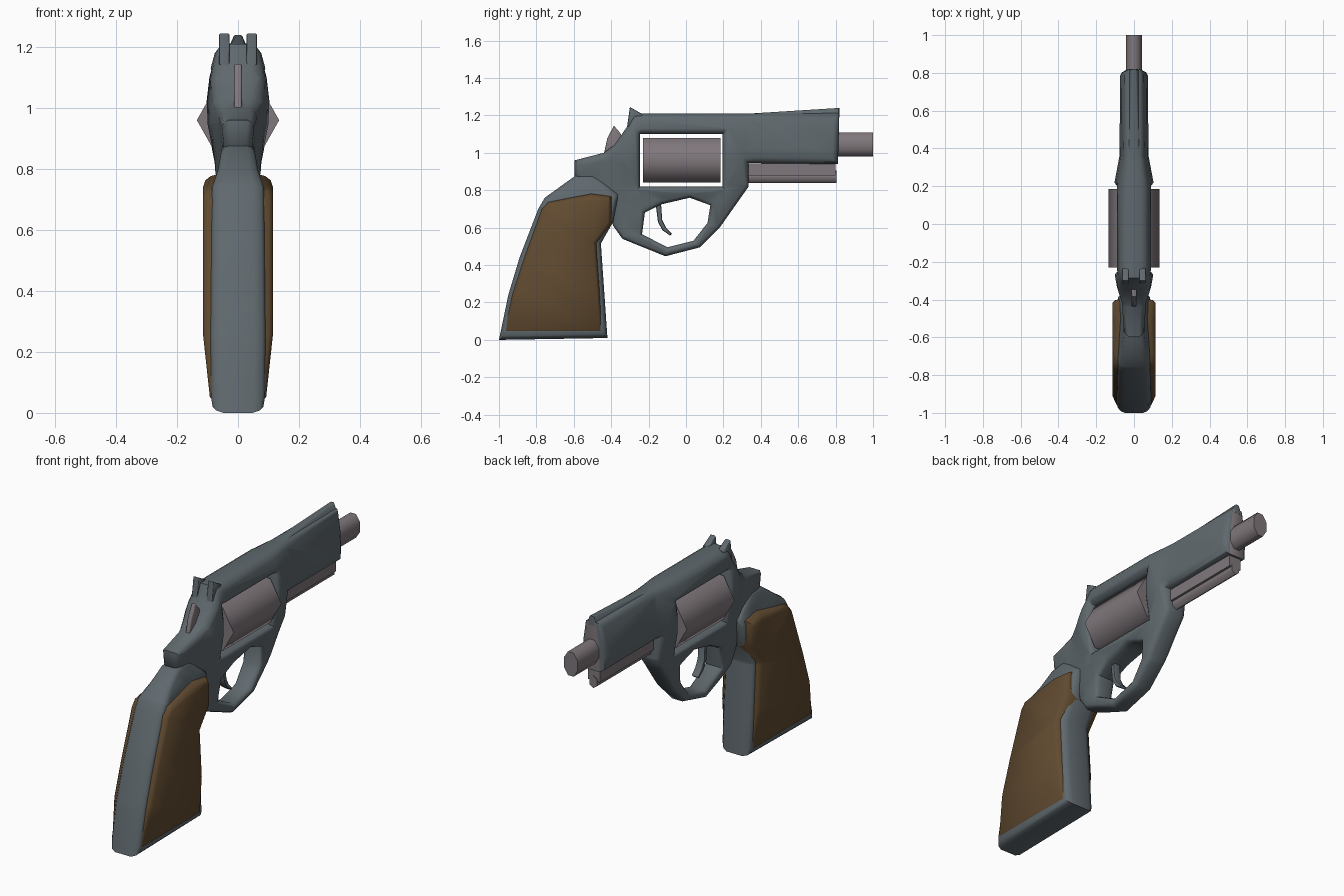
import bpy, bmesh, math
from mathutils import Vector

if "Cube" in bpy.data.objects:
    bpy.data.objects.remove(bpy.data.objects["Cube"])


def material(name, rgb):
    m = bpy.data.materials.new(name)
    m.diffuse_color = (*rgb, 1)
    m.use_nodes = True
    m.node_tree.nodes["Principled BSDF"].inputs["Base Color"].default_value = m.diffuse_color
    return m


BLUED = material("blued steel", (0.115, 0.14, 0.155))
STEEL = material("bare steel", (0.215, 0.185, 0.20))
WOOD = material("brown wood", (0.12, 0.07, 0.03))


def interp(table, t):
    """Piecewise linear lookup."""
    if t <= table[0][0]:
        return table[0][1]
    for (a, va), (b, vb) in zip(table, table[1:]):
        if t <= b:
            return va + (vb - va) * (t - a) / (b - a)
    return table[-1][1]


def finish(name, bm, mats, angle=62):
    bmesh.ops.recalc_face_normals(bm, faces=bm.faces[:])
    for f in bm.faces:
        f.smooth = True
    for e in bm.edges:
        e.smooth = e.calc_face_angle(0) < math.radians(angle)
    me = bpy.data.meshes.new(name)
    bm.to_mesh(me)
    bm.free()
    for m in mats:
        me.materials.append(m)
    ob = bpy.data.objects.new(name, me)
    bpy.context.collection.objects.link(ob)
    return ob


def oriented(loop, ccw):
    area = sum(a[0] * b[1] - b[0] * a[1] for a, b in zip(loop, loop[1:] + loop[:1]))
    return list(loop) if (area > 0) == ccw else list(loop)[::-1]


def inset(loop, amount):
    """Move every corner into the material by amount(y, z)."""
    out = []
    for i, p in enumerate(loop):
        p = Vector(p)
        d1 = (p - Vector(loop[i - 1])).normalized()
        d2 = (Vector(loop[(i + 1) % len(loop)]) - p).normalized()
        n1, n2 = Vector((-d1.y, d1.x)), Vector((-d2.y, d2.x))
        n = (n1 + n2).normalized()
        out.append(p + n * amount(*p) / max(0.55, n.dot(n1)))
    return out


def plate(name, outline, width, mats, round_by, holes=(), cuts_y=(), cuts_z=(), x0=0.0, rule=None):
    """Side profile (y, z) with rounded edges and a half width that varies over it."""
    bm = bmesh.new()
    loops = [oriented(outline, True)] + [oriented(h, False) for h in holes]
    layers = [(-1, 1), (-.88, .4), (-.6, 0), (.6, 0), (.88, .4), (1, 1)]
    caps = [[], []]
    for loop in loops:
        n = len(loop)
        rings = []
        for x, k in layers:
            pts = inset(loop, lambda y, z: k * round_by(y, z))
            rings.append([bm.verts.new((x, p[0], p[1])) for p in pts])
        for r, s in zip(rings, rings[1:]):
            for i in range(n):
                bm.faces.new((r[i], r[(i + 1) % n], s[(i + 1) % n], s[i]))
        for cap, r in zip(caps, (rings[0], rings[-1])):
            cap += [bm.edges.get((r[i], r[(i + 1) % n])) for i in range(n)]
    for cap in caps:
        bmesh.ops.triangle_fill(bm, use_beauty=True, edges=cap, normal=(1, 0, 0))
    for axis, cuts in ((1, cuts_y), (2, cuts_z)):
        for c in cuts:
            co, no = Vector(), Vector()
            co[axis], no[axis] = c, 1
            bmesh.ops.bisect_plane(bm, geom=bm.verts[:] + bm.edges[:] + bm.faces[:],
                                   plane_co=co, plane_no=no)
    for v in bm.verts:
        v.co.x = x0 + v.co.x * width(v.co.y, v.co.z)
    bmesh.ops.recalc_face_normals(bm, faces=bm.faces[:])
    if rule:
        for f in bm.faces:
            f.material_index = rule(f)
    return finish(name, bm, mats, 50)


def rod(name, sides, y0, y1, z, rx, rz, mat, turn=0.0):
    """Straight prism running along y."""
    bm = bmesh.new()
    ends = [[bm.verts.new((rx * math.cos(turn + math.tau * i / sides), y,
                           z + rz * math.sin(turn + math.tau * i / sides)))
             for i in range(sides)] for y in (y0, y1)]
    for i in range(sides):
        j = (i + 1) % sides
        bm.faces.new((ends[0][i], ends[0][j], ends[1][j], ends[1][i]))
    bm.faces.new(ends[0])
    bm.faces.new(ends[1])
    return finish(name, bm, [mat])


# Main frame: barrel shroud, cylinder window, tang and trigger guard in one piece
frame = [(-.285, 1.21), (.34, 1.21), (.82, 1.212), (.812, .94), (.335, .945), (.335, .82),
         (.18, .60), (.075, .495), (-.11, .447), (-.34, .54), (-.39, .61), (-.42, .72),
         (-.50, .80), (-.595, .875), (-.595, .96), (-.44, 1.0), (-.385, 1.04), (-.315, 1.14)]
window = [(-.245, .82), (.195, .82), (.195, 1.10), (-.245, 1.10)]
guard_hole = [(-.22, .68), (-.13, .725), (.02, .76), (.13, .72), (.115, .625),
              (.04, .53), (-.10, .495), (-.235, .565)]
by_z = [(.45, .05), (.60, .055), (.75, .068), (.83, .08), (.95, .105), (1.02, .107),
        (1.10, .098), (1.21, .068)]
by_y = [(-.6, .5), (-.42, .6), (-.33, .85), (-.24, 1), (.2, 1), (.36, .72), (.82, .68)]
plate("frame", frame, lambda y, z: interp(by_z, z) * interp(by_y, y), [BLUED, STEEL],
      lambda y, z: .016 if z < .85 else .03, [window, guard_hole],
      (-.42, -.33, -.24, .2, .36), (.6, .75, .83, .95, 1.02, 1.10),
      rule=lambda f: int(f.normal.y > .9 and f.calc_center_median().y > .8))

# Sights
for side, label in ((-1, "left"), (1, "right")):
    plate("rear_sight_" + label, [(-.315, 1.14), (-.30, 1.245), (-.235, 1.208), (-.235, 1.14)],
          lambda y, z: .017, [BLUED], lambda y, z: .003, x0=side * .045)
plate("front_sight", [(.34, 1.19), (.34, 1.21), (.82, 1.24), (.82, 1.19)],
      lambda y, z: .03 - .018 * max(0, z - 1.2) / .04, [BLUED], lambda y, z: .004)

# Grip core and wooden grip
grip = [(-1, 0), (-.42, .01), (-.455, .515), (-.39, .63), (-.36, .78), (-.50, .89),
        (-.595, .875), (-.755, .76), (-.79, .70), (-.89, .44), (-.95, .24)]
core_w = [(0, .08), (.05, .088), (.25, .09), (.74, .085), (.80, .065), (.9, .048)]
plate("grip_core", grip, lambda y, z: interp(core_w, z), [BLUED], lambda y, z: .02,
      cuts_z=(.05, .25, .5, .74, .8))
panel = [(-.985, .03), (-.44, .03), (-.475, .515), (-.395, .62), (-.395, .77), (-.505, .785),
         (-.74, .74), (-.775, .70), (-.87, .44), (-.935, .24)]
panel_w = [(.03, .09), (.26, .115), (.74, .115), (.79, .098)]
plate("wooden_grip", panel, lambda y, z: interp(panel_w, z), [WOOD], lambda y, z: .022,
      cuts_z=(.26, .5, .74))

# Hammer and trigger
plate("hammer", [(-.44, .99), (-.42, 1.08), (-.385, 1.145), (-.355, 1.11), (-.32, 1.05), (-.34, .97)],
      lambda y, z: .013, [STEEL], lambda y, z: .005)
plate("trigger", [(-.165, .75), (-.135, .75), (-.127, .64), (-.107, .60), (-.075, .567),
                  (-.085, .558), (-.125, .585), (-.15, .63)],
      lambda y, z: .02, [BLUED], lambda y, z: .003)

# Cylinder, barrel and ejector
rod("cylinder", 6, -.23, .185, .96, .135, .138, STEEL)
rod("barrel", 8, .75, 1.0, 1.045, .045, .07, STEEL, math.pi / 8)
rod("ejector_shroud", 4, .31, .80, .91, .052, .045, STEEL, math.pi / 4)
rod("ejector_rod", 6, .31, .805, .872, .027, .034, STEEL, math.pi / 6)
